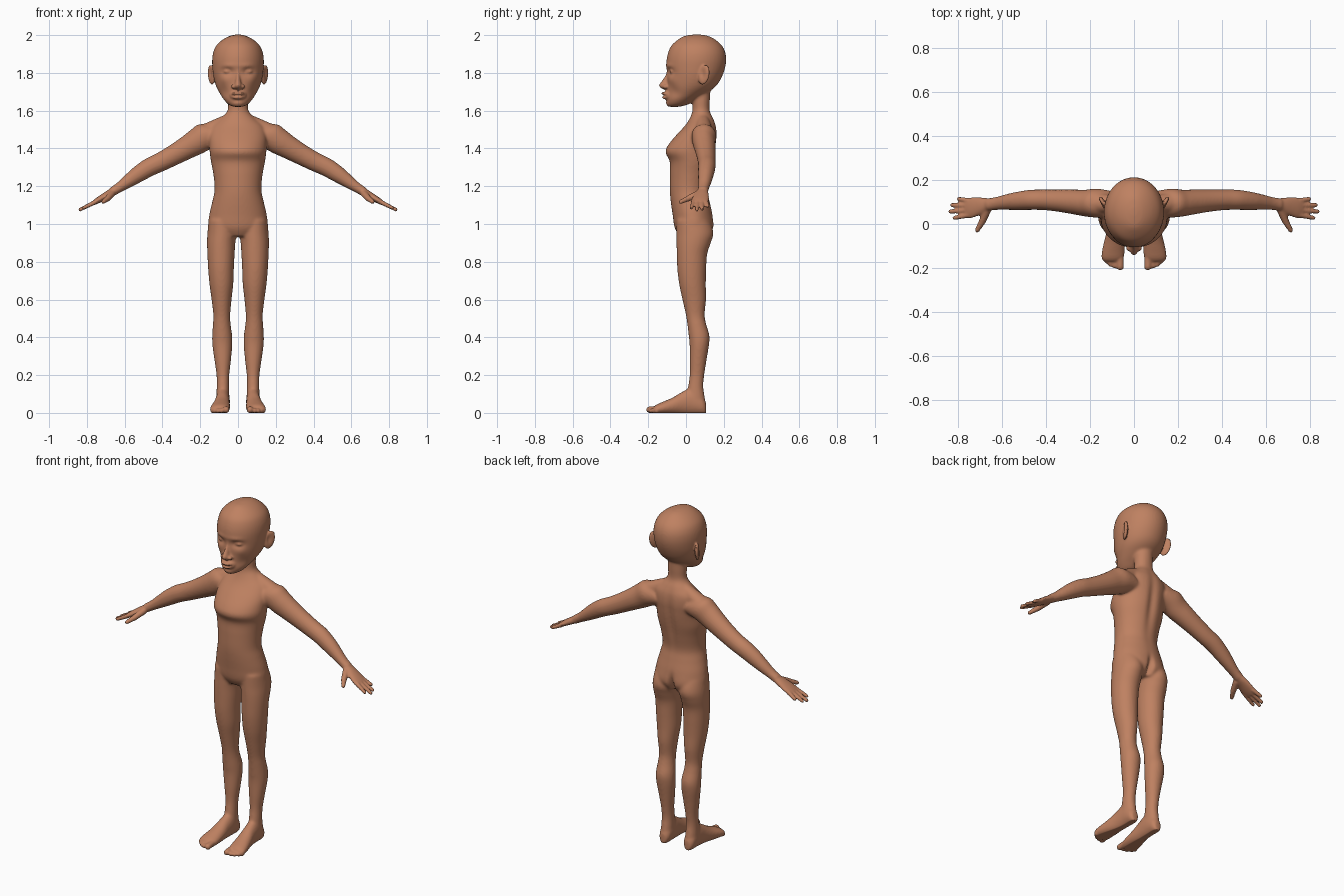
import bpy, bmesh, math
from mathutils import Vector, Matrix

VOXEL = 0.0055


def resample(secs, steps=6):
    """Catmull-Rom interpolation between cross-sections."""
    out = []
    for i in range(len(secs) - 1):
        a, b, c, d = (secs[max(i - 1, 0)], secs[i], secs[i + 1], secs[min(i + 2, len(secs) - 1)])
        for k in range(steps):
            t = k / steps
            out.append([0.5 * (2 * q + (r - p) * t + (2 * p - 5 * q + 4 * r - s) * t * t
                               + (3 * q - p - 3 * r + s) * t ** 3)
                        for p, q, r, s in zip(a, b, c, d)])
    return out + [list(secs[-1])]


def loft(bm, secs, frame, mirror=False, n=40):
    """Closed skin over elliptical sections; frame gives centre and two half axes."""
    frames = [frame(*s) for s in resample(secs)]
    for s in ((1, -1) if mirror else (1,)):
        rings = []
        for c, u, v in frames:
            ring = []
            for k in range(n):
                a = 2 * math.pi * k / n
                p = Vector(c) + Vector(u) * math.cos(a) + Vector(v) * math.sin(a)
                ring.append(bm.verts.new((s * p.x, p.y, p.z)))
            rings.append(ring)
        for r0, r1 in zip(rings, rings[1:]):
            for k in range(n):
                bm.faces.new((r0[k], r0[(k + 1) % n], r1[(k + 1) % n], r1[k]))
        bm.faces.new(rings[0])
        bm.faces.new(rings[-1])


def upright(z, hw, yf, yb, cx=0.0):
    return (cx, (yf + yb) / 2, z), (hw, 0, 0), (0, (yb - yf) / 2, 0)


def foot_frame(y, cx, hw, top):
    return (cx, y, top / 2 - 0.004), (hw, 0, 0), (0, 0, top / 2 + 0.004)


def arm_frame(x, z, r, yc, ry):
    return (x, yc, z), (0.5 * r, 0, 0.866 * r), (0, ry, 0)


def capsule(bm, a, b, ra, rb, mirror=True):
    a, b = Vector(a), Vector(b)
    rot = (b - a).to_track_quat('Z', 'Y')
    for s in ((1, -1) if mirror else (1,)):
        for v in bmesh.ops.create_uvsphere(bm, u_segments=20, v_segments=14, radius=1)['verts']:
            p = a + rot @ (v.co * ra) if v.co.z < 0.01 else b + rot @ (v.co * rb)
            v.co = (s * p.x, p.y, p.z)


def ellipsoid(bm, c, r, rot=(0, 0, 0)):
    m = Matrix.Identity(3)
    for ang, ax in zip(rot, 'XYZ'):
        m = Matrix.Rotation(math.radians(ang), 3, ax) @ m
    for s in ((1, -1) if c[0] else (1,)):
        for v in bmesh.ops.create_uvsphere(bm, u_segments=32, v_segments=20, radius=1)['verts']:
            p = Vector(c) + m @ Vector([q * w for q, w in zip(v.co, r)])
            v.co = (s * p.x, p.y, p.z)


def fuse(obj, bm, smooth):
    """Merge all overlapping parts into one smooth skin."""
    bmesh.ops.recalc_face_normals(bm, faces=bm.faces)
    me = bpy.data.meshes.new("body")
    bm.to_mesh(me)
    bm.free()
    obj.data = me
    mod = obj.modifiers.new("fuse", 'REMESH')
    mod.mode = 'VOXEL'
    mod.voxel_size = VOXEL
    mod = obj.modifiers.new("soften", 'SMOOTH')
    mod.factor, mod.iterations = 0.5, smooth
    bpy.context.view_layer.update()
    ev = obj.evaluated_get(bpy.context.evaluated_depsgraph_get())
    done = bpy.data.meshes.new_from_object(ev)
    obj.modifiers.clear()
    obj.data = done


def sculpt(me, brushes):
    """Soft pushes: centre, radii, offset; mirrored when off the centre line."""
    for c, r, off in brushes:
        for s in ((1, -1) if c[0] else (1,)):
            for v in me.vertices:
                dz = (v.co.z - c[2]) / r[2]
                if abs(dz) > 2.5:
                    continue
                d = ((v.co.x * s - c[0]) / r[0]) ** 2 + ((v.co.y - c[1]) / r[1]) ** 2 + dz * dz
                if d < 7:
                    v.co += Vector((off[0] * s, off[1], off[2])) * math.exp(-d)


body = bpy.data.objects.new("body", bpy.data.meshes.new("start"))
bpy.context.collection.objects.link(body)
bm = bmesh.new()

# torso and neck
loft(bm, [(.935, .10, -.035, .12), (.98, .155, -.06, .145), (1.05, .152, -.071, .141),
          (1.12, .136, -.081, .126), (1.18, .124, -.086, .117), (1.26, .13, -.086, .131),
          (1.33, .143, -.086, .147), (1.38, .15, -.109, .157), (1.42, .152, -.093, .162),
          (1.47, .152, -.052, .166), (1.52, .135, -.006, .161), (1.56, .09, .02, .146),
          (1.60, .056, .034, .127), (1.66, .053, .033, .127), (1.74, .05, .03, .13)], upright)
# legs
loft(bm, [(1.02, .07, -.05, .12, .085), (.95, .077, -.05, .142, .085), (.90, .075, -.05, .131, .089),
          (.84, .072, -.049, .112, .090), (.76, .068, -.046, .107, .090), (.68, .063, -.036, .105, .088),
          (.60, .053, -.019, .106, .087), (.52, .045, -.001, .099, .086), (.47, .047, .007, .107, .086),
          (.41, .053, .014, .124, .084), (.36, .053, .019, .122, .083), (.28, .044, .019, .109, .081),
          (.20, .034, .019, .097, .080), (.14, .033, .011, .092, .080), (.08, .035, .0, .100, .080),
          (.03, .035, -.01, .105, .080)], upright, True)
# arms and shoulders
loft(bm, [(.10, 1.47, .06, .09, .06), (.17, 1.465, .073, .095, .066), (.22, 1.435, .069, .095, .061),
          (.27, 1.405, .062, .10, .057), (.34, 1.365, .055, .106, .051), (.41, 1.328, .051, .11, .047),
          (.47, 1.30, .049, .11, .046), (.53, 1.263, .044, .105, .042), (.58, 1.228, .036, .10, .036),
          (.63, 1.193, .027, .093, .030), (.67, 1.168, .025, .088, .030)], arm_frame, True)
capsule(bm, (.06, .09, 1.545), (.165, .095, 1.485), .035, .051)
# head
loft(bm, [(1.62, .02, -.097, -.04), (1.632, .05, -.102, .01), (1.66, .077, -.104, .055),
          (1.69, .096, -.101, .105), (1.72, .112, -.10, .148), (1.75, .123, -.10, .175),
          (1.79, .132, -.101, .195), (1.83, .136, -.104, .208), (1.87, .137, -.103, .213),
          (1.91, .131, -.094, .208), (1.945, .115, -.077, .19), (1.975, .083, -.044, .157),
          (1.995, .045, -.01, .12), (2.003, .012, .04, .075)], upright)
# feet
loft(bm, [(.107, .08, .018, .055), (.085, .08, .033, .09), (.03, .08, .037, .13),
          (-.02, .083, .039, .112), (-.07, .088, .046, .082), (-.12, .094, .052, .06),
          (-.155, .097, .052, .045), (-.172, .097, .042, .032)], foot_frame, True)
fuse(body, bm, 14)

# eye sockets, brows, cheeks, temples, spine, buttocks
sculpt(body.data, [
    ((.053, -.085, 1.806), (.034, .05, .02), (0, .014, 0)),
    ((.05, -.09, 1.838), (.04, .05, .012), (0, -.005, 0)),
    ((.07, -.07, 1.765), (.03, .04, .025), (.002, -.005, 0)),
    ((.075, -.06, 1.70), (.03, .04, .03), (-.004, .005, 0)),
    ((0, .16, 1.36), (.025, .08, .17), (0, -.013, 0)),
    ((0, .14, .965), (.016, .08, .055), (0, -.03, 0)),
    ((.08, .14, .985), (.05, .06, .05), (0, .005, 0))])

bm = bmesh.new()
bm.from_mesh(body.data)
# palms, fingers and thumbs
loft(bm, [(.64, 1.187, .022, .09, .027), (.67, 1.167, .021, .087, .031), (.70, 1.15, .019, .081, .04),
          (.74, 1.126, .016, .074, .047), (.765, 1.111, .012, .073, .044)], arm_frame, True)
for y0, x1, y1 in ((.041, .816, .028), (.063, .836, .057), (.085, .827, .086), (.106, .797, .114)):
    capsule(bm, (.75, y0, 1.119), (x1, y1, 1.119 - .5 * (x1 - .75)), .0125, .0098)
capsule(bm, (.668, .065, 1.16), (.69, .012, 1.135), .019, .016)
capsule(bm, (.69, .012, 1.135), (.713, -.028, 1.117), .0155, .011)
# toes
for x, y, r in ((.063, -.193, .0175), (.087, -.19, .0125), (.106, -.183, .012),
                (.122, -.17, .0115), (.136, -.155, .011)):
    capsule(bm, (x * .95 + .004, -.13, .024), (x, y, r - .001), r * .95, r)
# nose
loft(bm, [(1.825, .011, -.103, -.05), (1.80, .011, -.104, -.05), (1.78, .013, -.113, -.05),
          (1.755, .017, -.130, -.05), (1.735, .022, -.143, -.05), (1.722, .022, -.136, -.05),
          (1.712, .016, -.118, -.05)], upright)
ellipsoid(bm, (.022, -.108, 1.727), (.014, .016, .012))
# eyes
ellipsoid(bm, (.053, -.066, 1.807), (.027, .021, .012), (0, 0, 12))
# mouth and chin
ellipsoid(bm, (0, -.088, 1.682), (.045, .028, .032))
ellipsoid(bm, (0, -.112, 1.691), (.035, .020, .0085))
ellipsoid(bm, (0, -.109, 1.670), (.029, .018, .0095))
ellipsoid(bm, (0, -.084, 1.642), (.032, .022, .02))
# ears
ellipsoid(bm, (.142, .095, 1.79), (.012, .032, .054), (-14, 0, -26))
fuse(body, bm, 3)

# ear hollows and mouth line
sculpt(body.data, [
    ((.150, .088, 1.797), (.02, .016, .028), (-.010, 0, 0)),
    ((0, -.125, 1.681), (.034, .03, .005), (0, .006, 0))])

# flat soles and smooth shading
for v in body.data.vertices:
    v.co.z = max(v.co.z, 0.0)
body.data.polygons.foreach_set("use_smooth", [True] * len(body.data.polygons))

skin = bpy.data.materials.new("skin")
skin.diffuse_color = (.52, .22, .12, 1)
body.data.materials.clear()
body.data.materials.append(skin)
